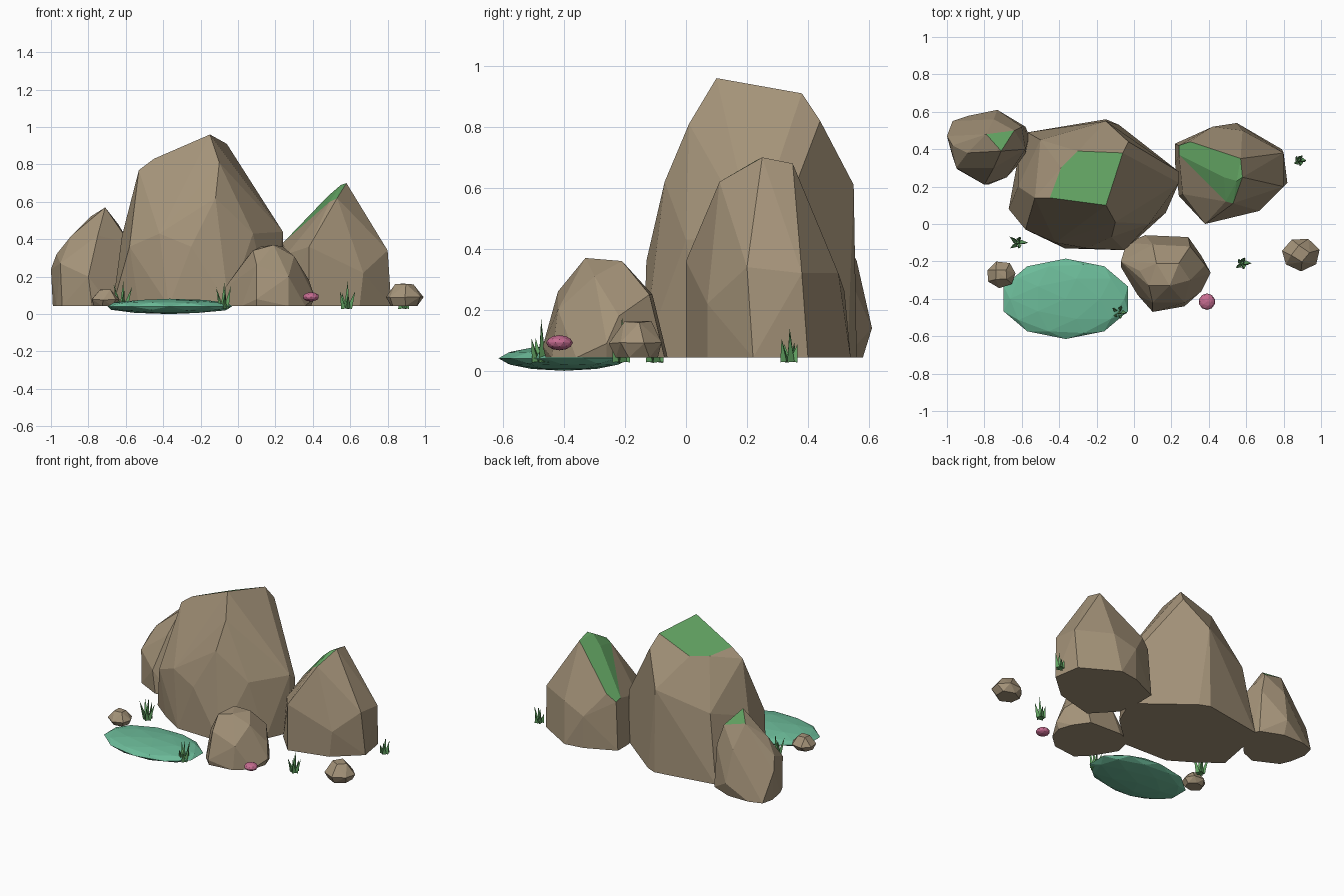
import bpy
import bmesh
import math
import random
from mathutils import Matrix, Vector

random.seed(4)
CM = 0.01  # points below are written in hundredths of a unit
GROUND = 4.3

if "Cube" in bpy.data.objects:
    bpy.data.objects.remove(bpy.data.objects["Cube"], do_unlink=True)


def make_material(name, red, green, blue):
    material = bpy.data.materials.new(name)
    material.use_nodes = True
    colour = (red, green, blue, 1)
    material.diffuse_color = colour
    shader = material.node_tree.nodes["Principled BSDF"]
    shader.inputs["Base Color"].default_value = colour
    shader.inputs["Roughness"].default_value = 0.9
    return material


STONE = make_material("stone brown", 0.37, 0.29, 0.19)
MOSS = make_material("leaf green", 0.12, 0.36, 0.12)
WATER = make_material("pond green", 0.15, 0.5, 0.32)
PINK = make_material("blossom pink", 0.56, 0.15, 0.28)


def finish(bm, name, materials):
    bmesh.ops.recalc_face_normals(bm, faces=bm.faces)
    mesh = bpy.data.meshes.new(name)
    bm.to_mesh(mesh)
    bm.free()
    for material in materials:
        mesh.materials.append(material)
    part = bpy.data.objects.new(name, mesh)
    bpy.context.collection.objects.link(part)
    return part


def rock(name, base, upper, moss=()):
    """Faceted boulder: hull of a ground outline, upper corners and mossy corners."""
    bm = bmesh.new()
    corners = [(x, y, GROUND) for x, y in base] + list(upper) + list(moss)
    for corner in corners:
        bm.verts.new(Vector(corner) * CM)
    hull = bmesh.ops.convex_hull(bm, input=bm.verts)
    spare = [v for v in hull["geom_interior"] + hull["geom_unused"]
             if isinstance(v, bmesh.types.BMVert)]
    bmesh.ops.delete(bm, geom=list(dict.fromkeys(spare)), context='VERTS')

    # A face is mossy when all of its corners are mossy corners
    mossy = [Vector(corner) * CM for corner in moss]
    for face in bm.faces:
        if all(any((v.co - m).length < 0.001 for m in mossy) for v in face.verts):
            face.material_index = 1
    bmesh.ops.dissolve_limit(bm, angle_limit=math.radians(4), verts=bm.verts,
                             edges=bm.edges, delimit={'MATERIAL'})
    return finish(bm, name, [STONE, MOSS])


def pebble(name, centre, half_size, height):
    """Small stone from three slightly uneven rings."""
    corners = []
    for count, spread, level in ((6, 0.75, 0), (7, 1, 0.4), (4, 0.5, 1)):
        turn = random.random()
        for i in range(count):
            angle = math.tau * (i + turn) / count
            reach = spread * random.uniform(0.93, 1.07)
            corners.append((centre[0] + half_size[0] * reach * math.cos(angle),
                            centre[1] + half_size[1] * reach * math.sin(angle),
                            GROUND + height * level * random.uniform(0.9, 1)))
    rock(name, [], corners)


def flat_ball(name, centre, radii, material):
    bm = bmesh.new()
    place = Matrix.Translation(centre) @ Matrix.Diagonal((*radii, 1))
    bmesh.ops.create_icosphere(bm, subdivisions=2, radius=1, matrix=place)
    return finish(bm, name, [material])


def grass(name, x, y, height):
    """Tuft of three-sided blades: one upright, the others leaning outwards."""
    bm = bmesh.new()
    for i in range(6):
        lean = 0.05 if i == 0 else random.uniform(0.15, 0.32)
        length = height if i == 0 else height * random.uniform(0.5, 0.9)
        turn = Matrix.Rotation(math.tau * i / 5, 4, 'Z')
        root = Vector((0 if i == 0 else 0.016, 0, 0))
        place = (Matrix.Translation((x, y, 0.03)) @ turn @ Matrix.Translation(root)
                 @ Matrix.Rotation(lean, 4, 'Y')
                 @ Matrix.Translation((0, 0, length / 2)))
        bmesh.ops.create_cone(bm, cap_ends=True, segments=3, radius1=0.016,
                              radius2=0, depth=length, matrix=place)
    return finish(bm, name, [MOSS])


# Tall middle boulder
rock("main_boulder",
     base=[(-67, 8), (-53, -3), (-37, -13), (-5, -14), (17, 6), (24, 22),
           (24, 28), (-8, 53), (-15, 56), (-57, 49), (-62, 35)],
     upper=[(-53, 14, 77), (-10, 1, 81), (-12, -7, 62), (-3, 44, 82),
            (-15, 55, 61), (-58, -3, 36), (-42, -10, 43), (-25, -13, 36),
            (-10, -10, 43), (8, 0, 43), (24, 22, 44), (24, 28, 40),
            (-50, 45, 50), (-62, 20, 42)],
     moss=[(-15, 10, 96), (-6, 38, 91), (-30, 39, 82), (-39, 30, 81), (-45, 14, 83)])

# Pointed boulder on the model's left
rock("left_boulder",
     base=[(24, 15), (38, 0), (65, 7), (82, 22), (79, 40), (55, 54),
           (42, 52), (22, 43), (22, 32)],
     upper=[(38, 0, 36), (67, 7, 22), (80, 20, 34), (80, 38, 32),
            (58, 50, 32), (42, 52, 26), (26, 16, 32)],
     moss=[(58, 25, 70), (55, 23, 69), (57, 35, 68), (30, 44, 42),
           (24, 42, 37), (24, 37, 38), (48, 25, 63), (49, 12, 60), (53, 11, 62)])

# Lower boulder on the model's right
rock("right_boulder",
     base=[(-99, 47), (-97, 55), (-88, 58), (-73, 58), (-58, 52), (-56, 47),
           (-58, 36), (-68, 25), (-78, 21), (-94, 29), (-97, 36)],
     upper=[(-89, 38, 42), (-97, 42, 32), (-100, 47, 24), (-73, 61, 14),
            (-75, 56, 36), (-58, 40, 38), (-80, 21, 20), (-75, 30, 42),
            (-60, 52, 34), (-95, 30, 27)],
     moss=[(-71, 39, 57), (-64, 50, 48), (-79, 48, 52)])

# Rounded boulder at the front
rock("front_boulder",
     base=[(-7, -23), (-4, -10), (6, -6), (29, -7), (36, -17), (39, -26),
           (36, -36), (27, -44), (10, -46), (2, -38)],
     upper=[(19, -33, 37), (24, -21, 36), (12, -21, 36), (8, -33, 34),
            (3, -25, 28), (30, -30, 31), (30, -12, 25), (10, -11, 25),
            (10, -42, 26), (27, -42, 20), (38, -22, 18), (-7, -20, 14),
            (10, -47, 8), (41, -26, 9)])

# Loose stones
pebble("right_pebble", (-71, -27), (8, 7), 9)
pebble("left_pebble", (89, -16), (10.5, 9), 12.5)

# Pond and blossom
flat_ball("pond", (-0.365, -0.4, 0.041), (0.35, 0.215, 0.041), WATER)
flat_ball("blossom", (0.39, -0.415, 0.092), (0.044, 0.044, 0.025), PINK)

# Grass tufts
for label, x, y, height in (("right", -0.62, -0.1, 0.15), ("pond", -0.08, -0.475, 0.14),
                            ("front", 0.58, -0.21, 0.15), ("left", 0.885, 0.34, 0.11)):
    grass(label + "_grass", x, y, height)
